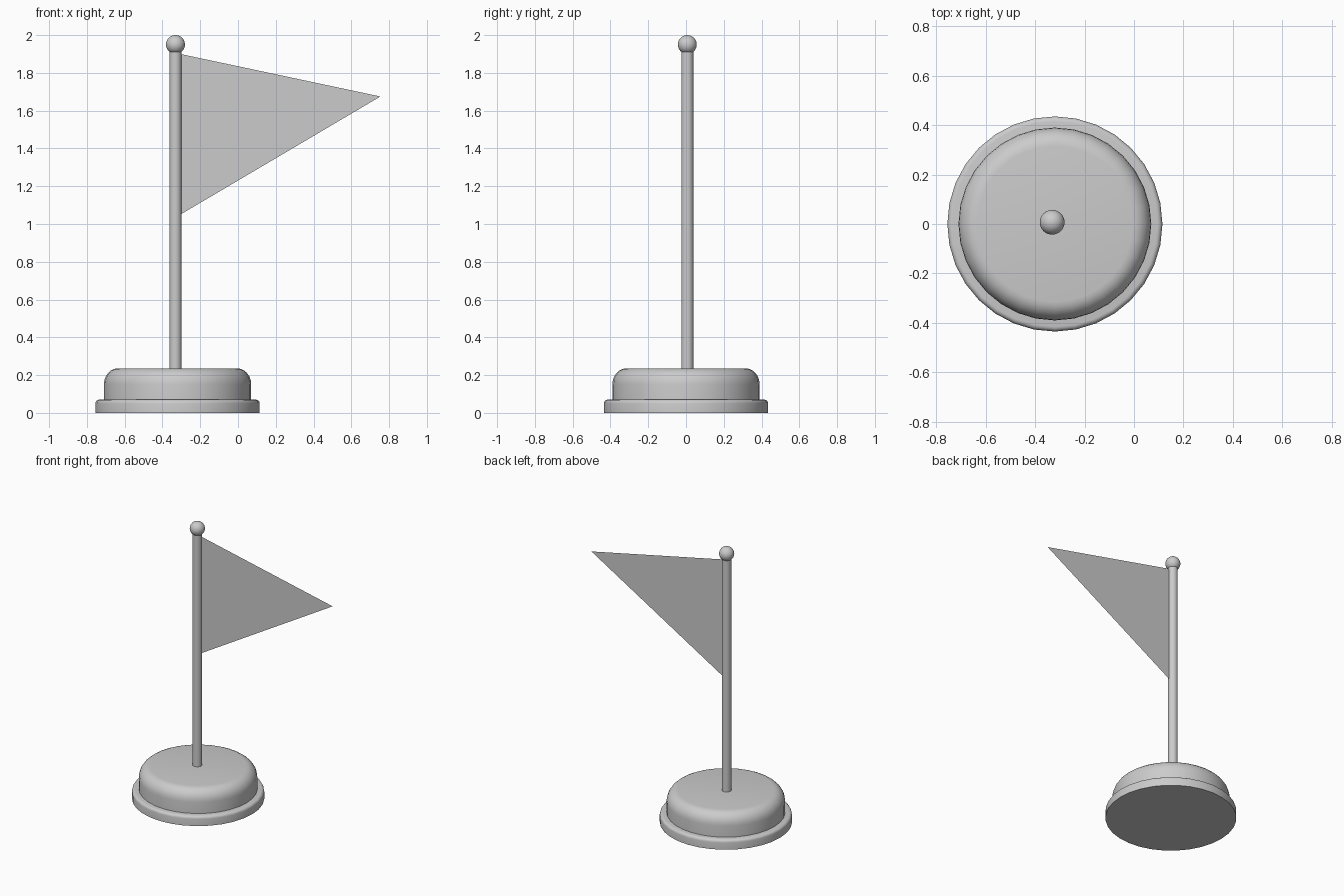
import bpy, math

if "Cube" in bpy.data.objects:
    bpy.data.objects.remove(bpy.data.objects["Cube"])

BASE = (-0.32, 0.0)
POLE = (-0.331, 0.007)


def smooth(obj, angle=40):
    bpy.ops.object.select_all(action='DESELECT')
    obj.select_set(True)
    bpy.context.view_layer.objects.active = obj
    bpy.ops.object.shade_smooth_by_angle(angle=math.radians(angle))


def lathe(name, profile, centre, sides=32):
    """Revolve (radius, z) points around a vertical axis, with flat end caps."""
    verts, faces = [], []
    for r, z in profile:
        for i in range(sides):
            a = 2 * math.pi * i / sides
            verts.append((r * math.cos(a), r * math.sin(a), z))
    for k in range(len(profile) - 1):
        for i in range(sides):
            j = (i + 1) % sides
            faces.append((k * sides + i, k * sides + j,
                          (k + 1) * sides + j, (k + 1) * sides + i))
    last = (len(profile) - 1) * sides
    faces.append(tuple(reversed(range(sides))))
    faces.append(tuple(range(last, last + sides)))
    mesh = bpy.data.meshes.new(name)
    mesh.from_pydata(verts, [], faces)
    obj = bpy.data.objects.new(name, mesh)
    obj.location = (centre[0], centre[1], 0)
    bpy.context.collection.objects.link(obj)
    smooth(obj)
    return obj


def rounded_disc(radius, z0, z1, round_r, round_z, steps):
    """Disc profile with a rounded upper edge."""
    pts = [(radius, z0)]
    for i in range(steps + 1):
        a = math.pi / 2 * i / steps
        pts.append((radius - round_r * (1 - math.cos(a)),
                    z1 - round_z * (1 - math.sin(a))))
    return pts


# Two-step round base
lathe("base_rim", rounded_disc(0.435, 0.0, 0.07, 0.02, 0.02, 4), BASE)
lathe("base_dome", rounded_disc(0.39, 0.06, 0.236, 0.075, 0.085, 6), BASE)

# Pole
lathe("pole", [(0.032, 0.2), (0.032, 1.93)], POLE)

# Ball on top of the pole
bpy.ops.mesh.primitive_uv_sphere_add(segments=32, ring_count=16, radius=0.05,
                                     location=(POLE[0], POLE[1], 1.95))
ball = bpy.context.object
ball.name = "pole_ball"
smooth(ball)

# Thin pennant: a single flat triangle
mesh = bpy.data.meshes.new("pennant")
y = POLE[1]
mesh.from_pydata([(-0.305, y, 1.05), (0.754, y, 1.675), (-0.305, y, 1.90)],
                 [], [(0, 1, 2)])
bpy.context.collection.objects.link(bpy.data.objects.new("pennant", mesh))
